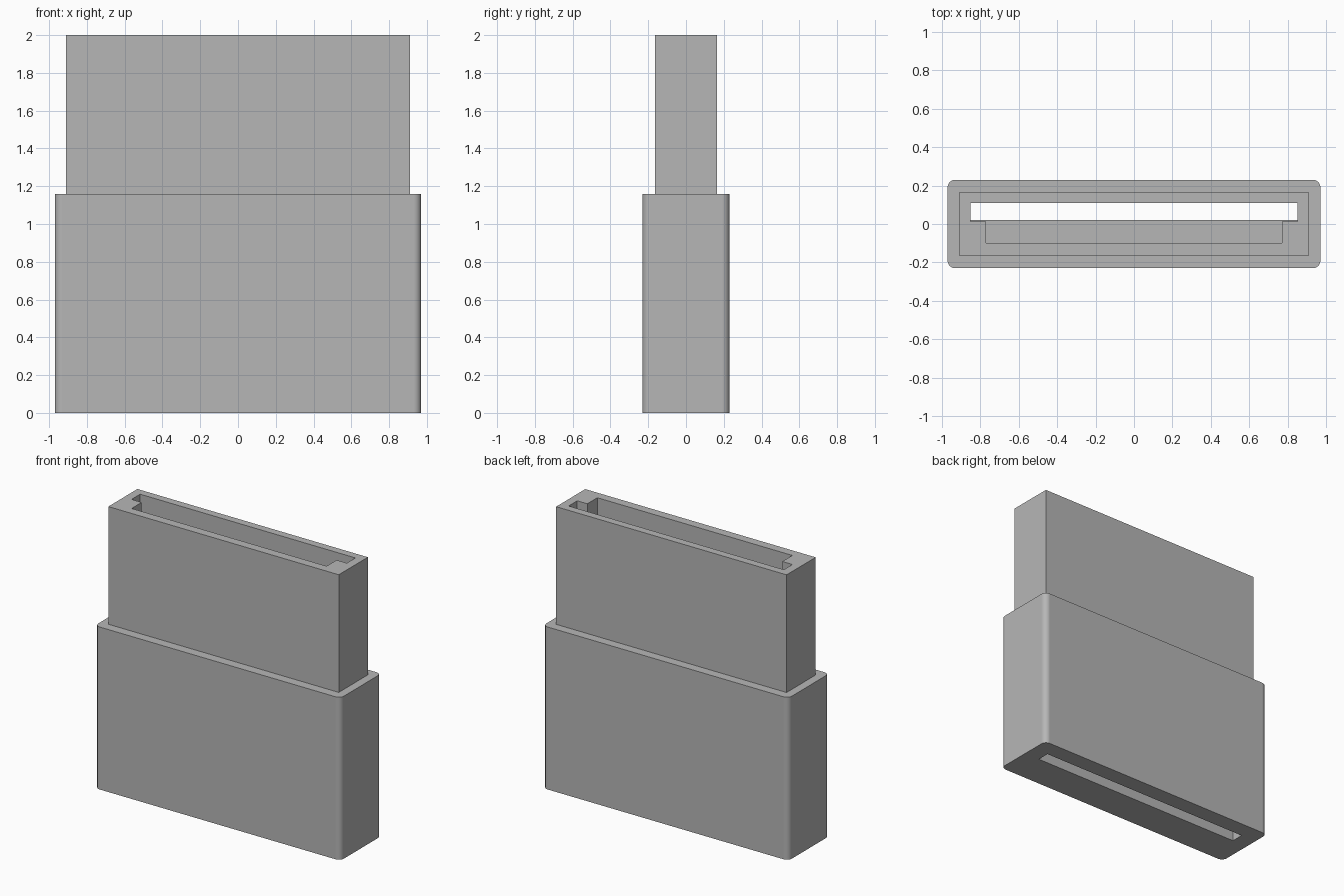
import bpy
import bmesh
from math import radians

if "Cube" in bpy.data.objects:
    bpy.data.objects.remove(bpy.data.objects["Cube"])

TOP = 2.0
SHOULDER = 1.16
FLOOR = 0.07

grey = bpy.data.materials.new("plain_grey")
grey.use_nodes = True
colour = (0.47, 0.47, 0.47, 1)
grey.diffuse_color = colour
grey.node_tree.nodes["Principled BSDF"].inputs["Base Color"].default_value = colour


def prism(name, outline, bottom, top, radius=0):
    """Upright prism from an outline, with optional rounded vertical edges."""
    bm = bmesh.new()
    base = bm.faces.new([bm.verts.new((x, y, bottom)) for x, y in outline])
    grown = bmesh.ops.extrude_face_region(bm, geom=[base], use_keep_orig=True)
    for v in grown["geom"]:
        if isinstance(v, bmesh.types.BMVert):
            v.co.z = top
    if radius:
        upright = [e for e in bm.edges
                   if abs(e.verts[0].co.z - e.verts[1].co.z) > radius]
        bmesh.ops.bevel(bm, geom=upright, offset=radius, segments=8,
                        profile=0.5, affect='EDGES')
    bmesh.ops.recalc_face_normals(bm, faces=bm.faces)
    mesh = bpy.data.meshes.new(name)
    bm.to_mesh(mesh)
    bm.free()
    mesh.materials.append(grey)
    obj = bpy.data.objects.new(name, mesh)
    bpy.context.collection.objects.link(obj)
    return obj


def rectangle(half_width, front, back):
    return [(-half_width, front), (half_width, front),
            (half_width, back), (-half_width, back)]


def combine(target, tool, operation):
    """Apply a boolean and discard the helper."""
    mod = target.modifiers.new(operation.lower(), 'BOOLEAN')
    mod.operation = operation
    mod.solver = 'EXACT'
    mod.object = tool
    bpy.ops.object.modifier_apply(modifier=mod.name)
    bpy.data.objects.remove(tool)


# Rounded lower sleeve
holder = prism("card_holder", rectangle(0.97, -0.23, 0.23), 0, SHOULDER, 0.04)
bpy.ops.object.select_all(action='DESELECT')
holder.select_set(True)
bpy.context.view_layer.objects.active = holder

# Narrower sharp-edged upper body
upper = prism("upper_body", rectangle(0.91, -0.163, 0.165), 0.5, TOP)
combine(holder, upper, 'UNION')

# Stepped pocket, wider at the back, mirrored across x
half = [(0.77, -0.10), (0.77, 0.013), (0.85, 0.013), (0.85, 0.11)]
pocket = prism("pocket_cutter", half + [(-x, y) for x, y in reversed(half)],
               FLOOR, TOP + 0.1)
combine(holder, pocket, 'DIFFERENCE')

# Slot through the floor at the back of the pocket
slot = prism("slot_cutter", rectangle(0.85, 0.02, 0.11), -0.1, FLOOR + 0.1)
combine(holder, slot, 'DIFFERENCE')

# Smooth corners with flat broad faces
bpy.ops.object.shade_smooth_by_angle(angle=radians(30))
weighted = holder.modifiers.new("weighted_normals", 'WEIGHTED_NORMAL')
weighted.keep_sharp = True
